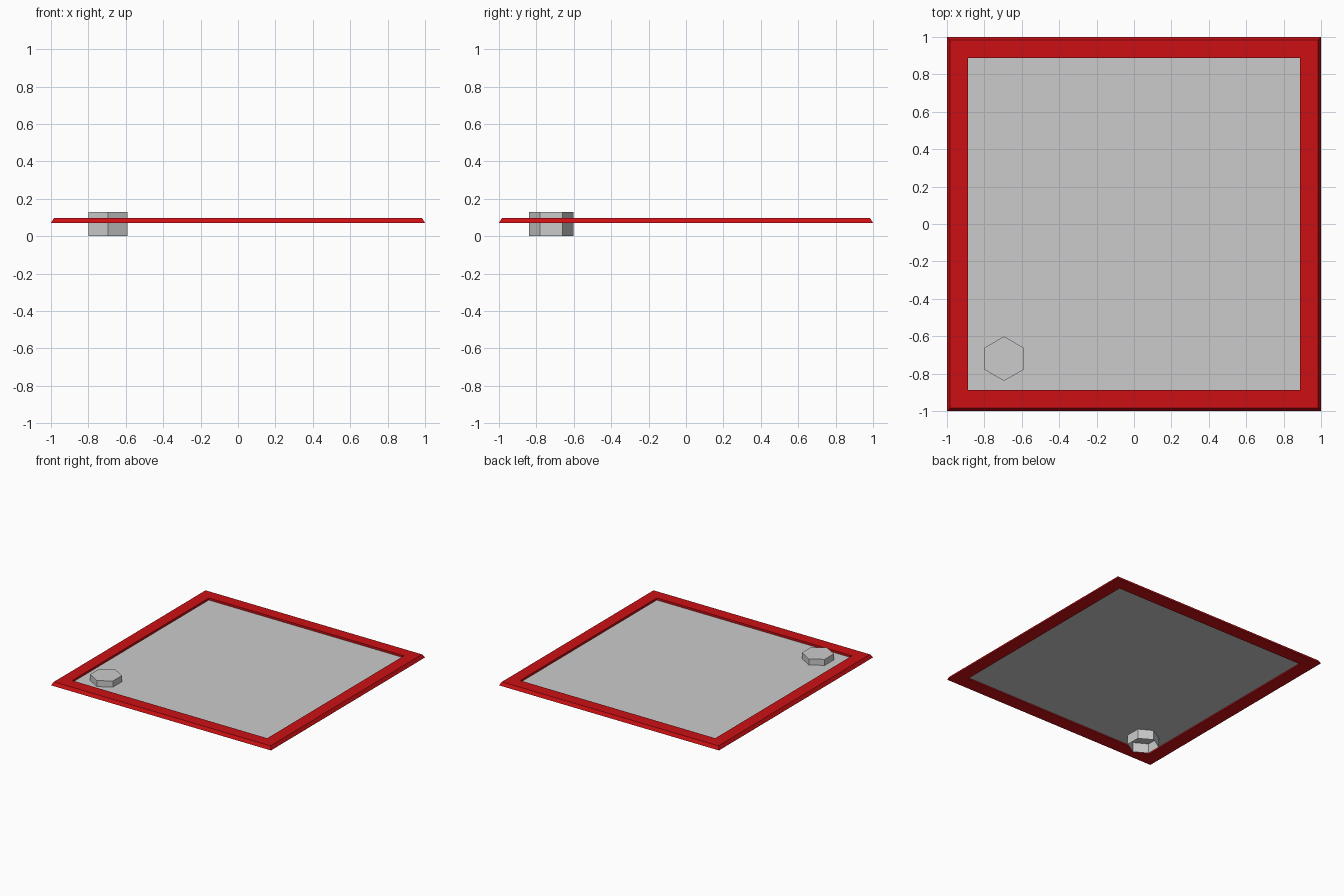
import bpy, bmesh, math

if "Cube" in bpy.data.objects:
    bpy.data.objects.remove(bpy.data.objects["Cube"])


def add_object(name, bm, color=None):
    mesh = bpy.data.meshes.new(name)
    bm.to_mesh(mesh)
    bm.free()
    obj = bpy.data.objects.new(name, mesh)
    bpy.context.collection.objects.link(obj)
    if color:
        mat = bpy.data.materials.new(name + "_paint")
        mat.diffuse_color = color
        mat.use_nodes = True
        mat.node_tree.nodes["Principled BSDF"].inputs["Base Color"].default_value = mat.diffuse_color
        mesh.materials.append(mat)
    return obj


# Square frame: a sloped-edge profile (half width, height) swept round four mitred corners
profile = [(1.0, 0.07), (0.984, 0.097), (0.887, 0.097), (0.887, 0.07)]
corners = [(-1, -1), (1, -1), (1, 1), (-1, 1)]
bm = bmesh.new()
rings = [[bm.verts.new((cx * r, cy * r, z)) for cx, cy in corners] for r, z in profile]
for i, lower in enumerate(rings):
    upper = rings[(i + 1) % len(rings)]
    for j in range(4):
        k = (j + 1) % 4
        bm.faces.new((lower[j], lower[k], upper[k], upper[j]))
bmesh.ops.recalc_face_normals(bm, faces=bm.faces)
add_object("frame", bm, (0.6, 0.005, 0.007, 1))

# Thin sheet set inside the frame
bm = bmesh.new()
bm.faces.new([bm.verts.new((cx * 0.887, cy * 0.887, 0.08)) for cx, cy in corners])
add_object("panel", bm)

# Hexagonal cap through the panel, open underneath
bm = bmesh.new()
bmesh.ops.create_cone(bm, cap_ends=True, segments=6, radius1=0.119, radius2=0.119, depth=0.13)
bm.normal_update()
bmesh.ops.delete(bm, geom=[f for f in bm.faces if f.normal.z < -0.5], context="FACES_ONLY")
# Points of the hexagon face front and back
if max(v.co.x for v in bm.verts) > 0.11:
    for v in bm.verts:
        v.co.x, v.co.y = -v.co.y, v.co.x
cap = add_object("hex_cap", bm)
cap.location = (-0.695, -0.72, 0.065)
